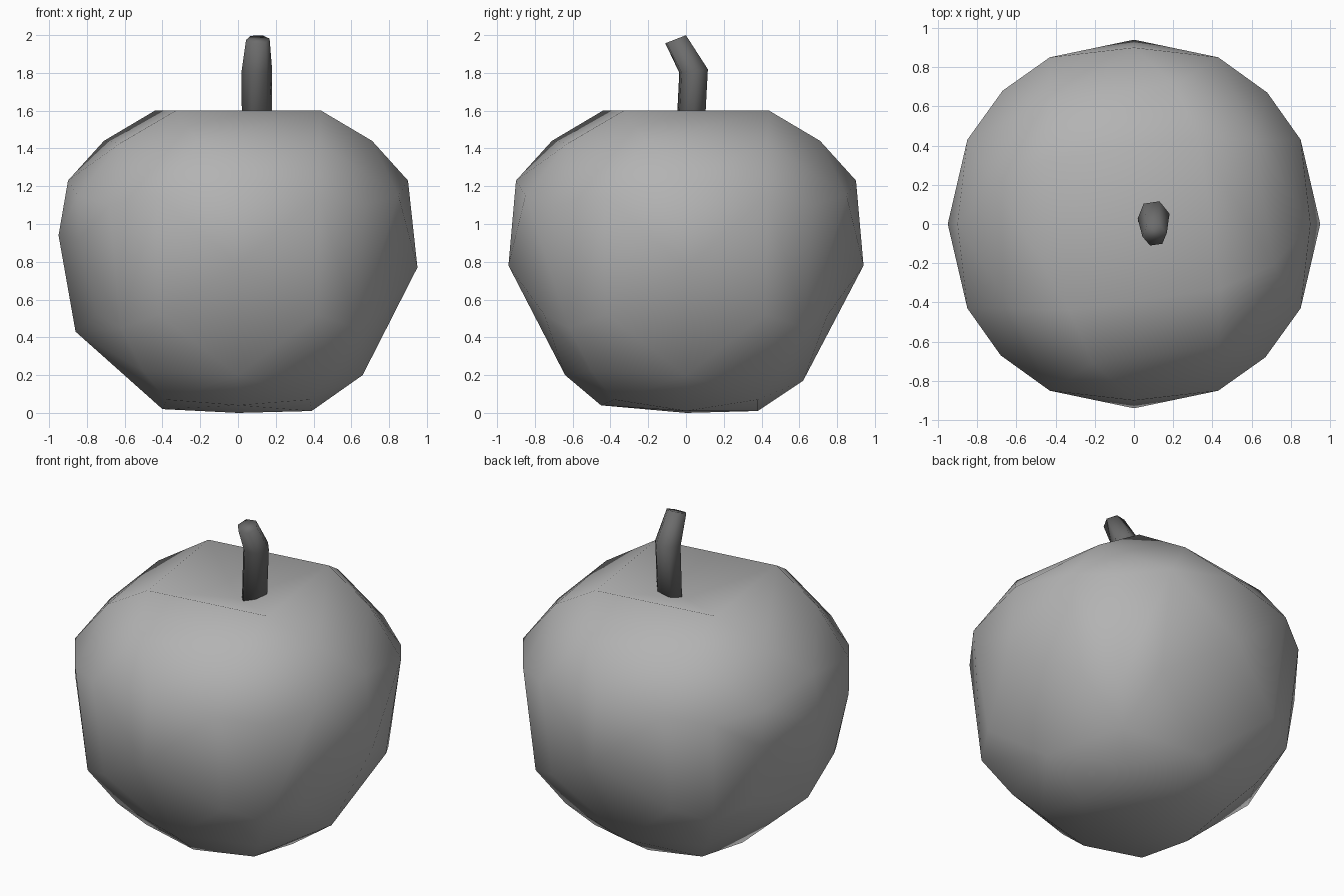
import bpy
import bmesh
from mathutils import Vector, Matrix

old = bpy.data.objects.get("Cube")
if old:
    bpy.data.objects.remove(old, do_unlink=True)


def make_material(name, grey):
    mat = bpy.data.materials.new(name)
    mat.use_nodes = True
    colour = (grey, grey, grey, 1)
    mat.diffuse_color = colour
    mat.node_tree.nodes["Principled BSDF"].inputs["Base Color"].default_value = colour
    return mat


def make_object(name, bm, mat):
    bmesh.ops.recalc_face_normals(bm, faces=bm.faces)
    for face in bm.faces:
        face.smooth = True
    mesh = bpy.data.meshes.new(name)
    bm.to_mesh(mesh)
    bm.free()
    mesh.materials.append(mat)
    obj = bpy.data.objects.new(name, mesh)
    bpy.context.collection.objects.link(obj)
    return obj


def four_turns(x, y, z):
    """The point repeated at quarter turns around the vertical axis."""
    return [(x, y, z), (-y, x, z), (-x, -y, z), (y, -x, z)]


RIM = 1.6
points = []

# Slightly twisted square rim and the shoulder below it
points += four_turns(0.44, -0.33, RIM)
points += four_turns(0.71, -0.21, 1.44)
points += four_turns(0.62, 0.43, 1.43)

# Widest rows
points += four_turns(0.9, 0, 1.23)
points += four_turns(0.68, 0.67, 1.1)
for side in (-1, 1):
    points += four_turns(0.85, side * 0.43, 1.15)
    points.append((-0.84, side * 0.44, 0.92))
    points.append((0, side * 0.94, 0.78))
points += [(0.95, 0, 0.77), (-0.95, 0, 0.94), (-0.86, 0, 0.43)]

# Tapering underside
points += four_turns(0.62, 0.63, 0.45)
for side in (-1, 1):
    points += four_turns(0.75, side * 0.42, 0.52)
points += four_turns(0.5, 0.5, 0.22)
points += [(0.66, 0, 0.2), (0, -0.64, 0.2), (0, 0.62, 0.17)]

# Nearly flat base
points += four_turns(0.38, 0.38, 0.07)
points += [(0.39, 0, 0.01), (0, 0.38, 0.01), (-0.4, 0, 0.02),
           (0, -0.45, 0.04), (0, 0, 0)]

# Fruit body: faceted hull whose top is replaced by a shallow dish
bm = bmesh.new()
for p in points:
    bm.verts.new(p)
hull = bmesh.ops.convex_hull(bm, input=bm.verts[:])
loose = [v for v in bm.verts if not v.link_faces]
bmesh.ops.delete(bm, geom=loose, context='VERTS')
top = [f for f in bm.faces if all(v.co.z > RIM - 0.01 for v in f.verts)]
bmesh.ops.delete(bm, geom=top, context='FACES')
dish = bm.verts.new((0, 0, RIM - 0.13))
for edge in [e for e in bm.edges if e.is_boundary]:
    bm.faces.new((edge.verts[0], edge.verts[1], dish))
make_object("fruit_body", bm, make_material("fruit grey", 0.45))

# Stem: bent six-sided tube, as (centre, radius, tilt about x)
rings = [((0.1, 0.02, 1.42), 0.08, 0.0),
         ((0.1, 0.04, 1.81), 0.082, 0.12),
         ((0.105, -0.055, 1.978), 0.063, 0.37)]
bm = bmesh.new()
loops = []
for centre, radius, tilt in rings:
    place = Matrix.Translation(centre) @ Matrix.Rotation(tilt, 4, 'X')
    loops.append(bmesh.ops.create_circle(bm, segments=6, radius=radius,
                 matrix=place @ Matrix.Rotation(1.72, 4, 'Z'))["verts"])
for low, high in zip(loops, loops[1:]):
    for i in range(6):
        j = (i + 1) % 6
        bm.faces.new((low[i], low[j], high[j], high[i]))
bm.faces.new(loops[0])
bm.faces.new(loops[-1])
make_object("stem", bm, make_material("stem dark grey", 0.15))
